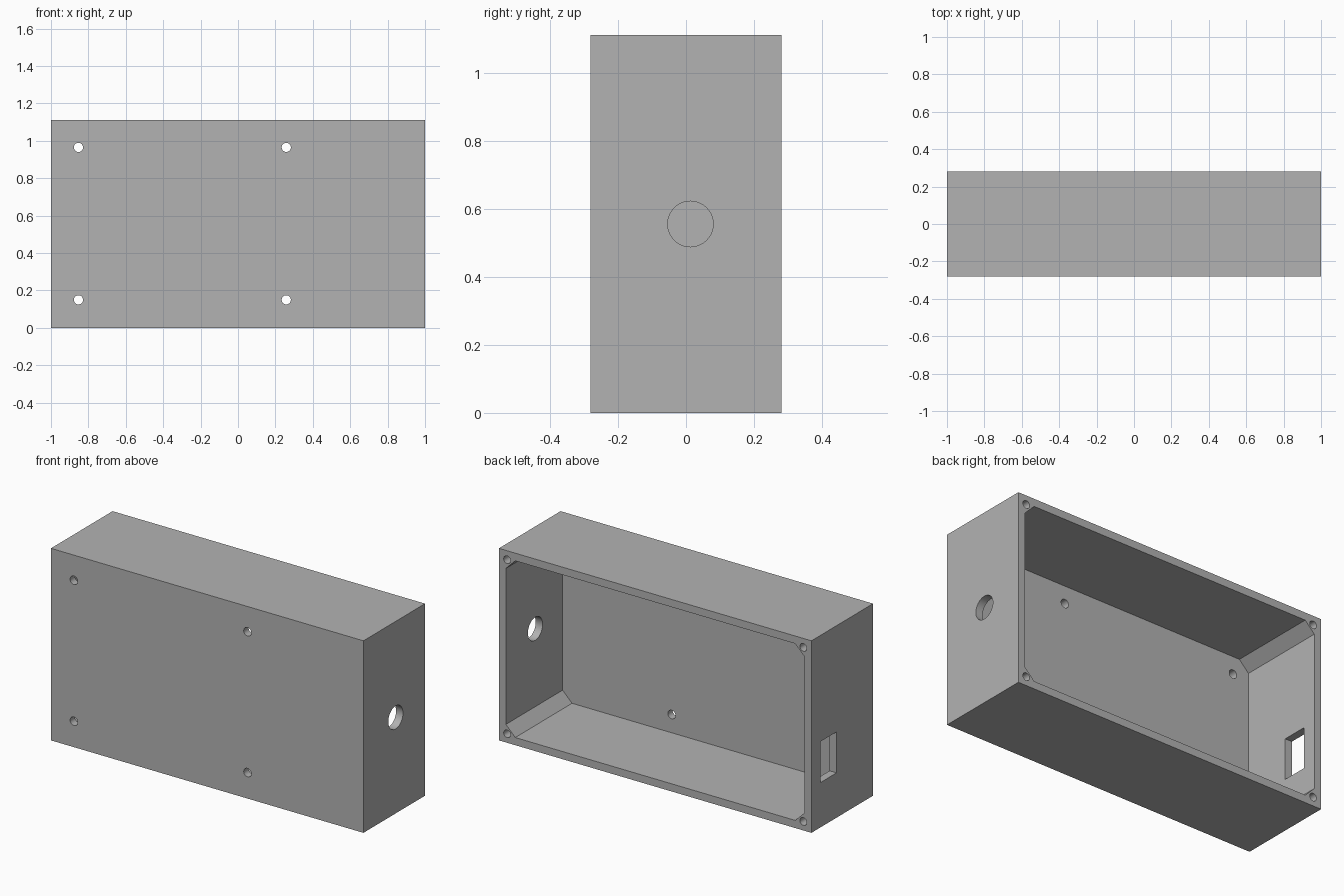
import bpy
import bmesh
from math import radians
from mathutils import Matrix, Vector

W, D, H = 2.0, 0.563, 1.111      # outer size
WALL = 0.0444
CHAMFER = 0.06                   # inner corner chamfer

cube = bpy.data.objects.get("Cube")
if cube:
    bpy.data.objects.remove(cube, do_unlink=True)

grey = bpy.data.materials.new("mid_grey")
grey.use_nodes = True
grey.diffuse_color = (0.45, 0.45, 0.45, 1)
grey.node_tree.nodes["Principled BSDF"].inputs["Base Color"].default_value = grey.diffuse_color


def finish(name, bm):
    bmesh.ops.recalc_face_normals(bm, faces=bm.faces)
    mesh = bpy.data.meshes.new(name)
    bm.to_mesh(mesh)
    bm.free()
    obj = bpy.data.objects.new(name, mesh)
    bpy.context.collection.objects.link(obj)
    mesh.materials.append(grey)
    return obj


def box(name, centre, size):
    bm = bmesh.new()
    bmesh.ops.create_cube(bm, size=1, matrix=Matrix.Translation(centre) @ Matrix.Diagonal((*size, 1)))
    return finish(name, bm)


def cylinder(name, centre, radius, length, axis):
    bm = bmesh.new()
    turn = Vector((0, 0, 1)).rotation_difference(Vector(axis)).to_matrix().to_4x4()
    bmesh.ops.create_cone(bm, cap_ends=True, segments=40, radius1=radius, radius2=radius,
                          depth=length, matrix=Matrix.Translation(centre) @ turn)
    return finish(name, bm)


def cavity_block():
    # Octagonal profile extruded from the inner front wall out past the open back
    hx, hz = W / 2 - WALL, H / 2 - WALL
    bm = bmesh.new()
    ring = []
    for sx, sz in ((1, 1), (-1, 1), (-1, -1), (1, -1)):
        pair = [(sx * hx, sz * (hz - CHAMFER)), (sx * (hx - CHAMFER), sz * hz)]
        ring += pair if sx * sz > 0 else pair[::-1]
    face = bm.faces.new([bm.verts.new((x, -D / 2 + WALL, H / 2 + z)) for x, z in ring])
    out = bmesh.ops.extrude_face_region(bm, geom=[face])["geom"]
    bmesh.ops.translate(bm, vec=(0, D, 0), verts=[v for v in out if isinstance(v, bmesh.types.BMVert)])
    return finish("cavity_cutter", bm)


case = box("enclosure", (0, 0, H / 2), (W, D, H))

# Cavity, round cable hole on the left wall, rectangular port on the right wall
cutters = [
    cavity_block(),
    cylinder("cable_cutter", (W / 2, 0.013, H / 2), 0.067, 0.2, (1, 0, 0)),
    box("port_cutter", (-W / 2, 0.126, 0.378), (0.2, 0.148, 0.237)),
]

# Mounting holes through the front panel
for x in (-0.853, 0.258):
    for z in (0.15, 0.965):
        cutters.append(cylinder("mount_cutter", (x, -D / 2, z), 0.0245, 0.2, (0, 1, 0)))

# Blind screw holes in the four corners of the back rim
for sx in (-1, 1):
    for sz in (-1, 1):
        centre = (sx * (W / 2 - 0.052), D / 2, H / 2 + sz * (H / 2 - 0.052))
        cutters.append(cylinder("screw_cutter", centre, 0.022, 0.3, (0, 1, 0)))

for cutter in cutters:
    cutter.hide_render = True
    mod = case.modifiers.new(cutter.name, "BOOLEAN")
    mod.operation = "DIFFERENCE"
    mod.solver = "EXACT"
    mod.object = cutter

# Bake the cuts and drop the cutters
graph = bpy.context.evaluated_depsgraph_get()
cut_mesh = bpy.data.meshes.new_from_object(case.evaluated_get(graph))
case.modifiers.clear()
case.data = cut_mesh
for cutter in cutters:
    bpy.data.objects.remove(cutter, do_unlink=True)

for obj in bpy.context.selected_objects:
    obj.select_set(False)
case.select_set(True)
bpy.context.view_layer.objects.active = case
bpy.ops.object.shade_smooth_by_angle(angle=radians(30))
